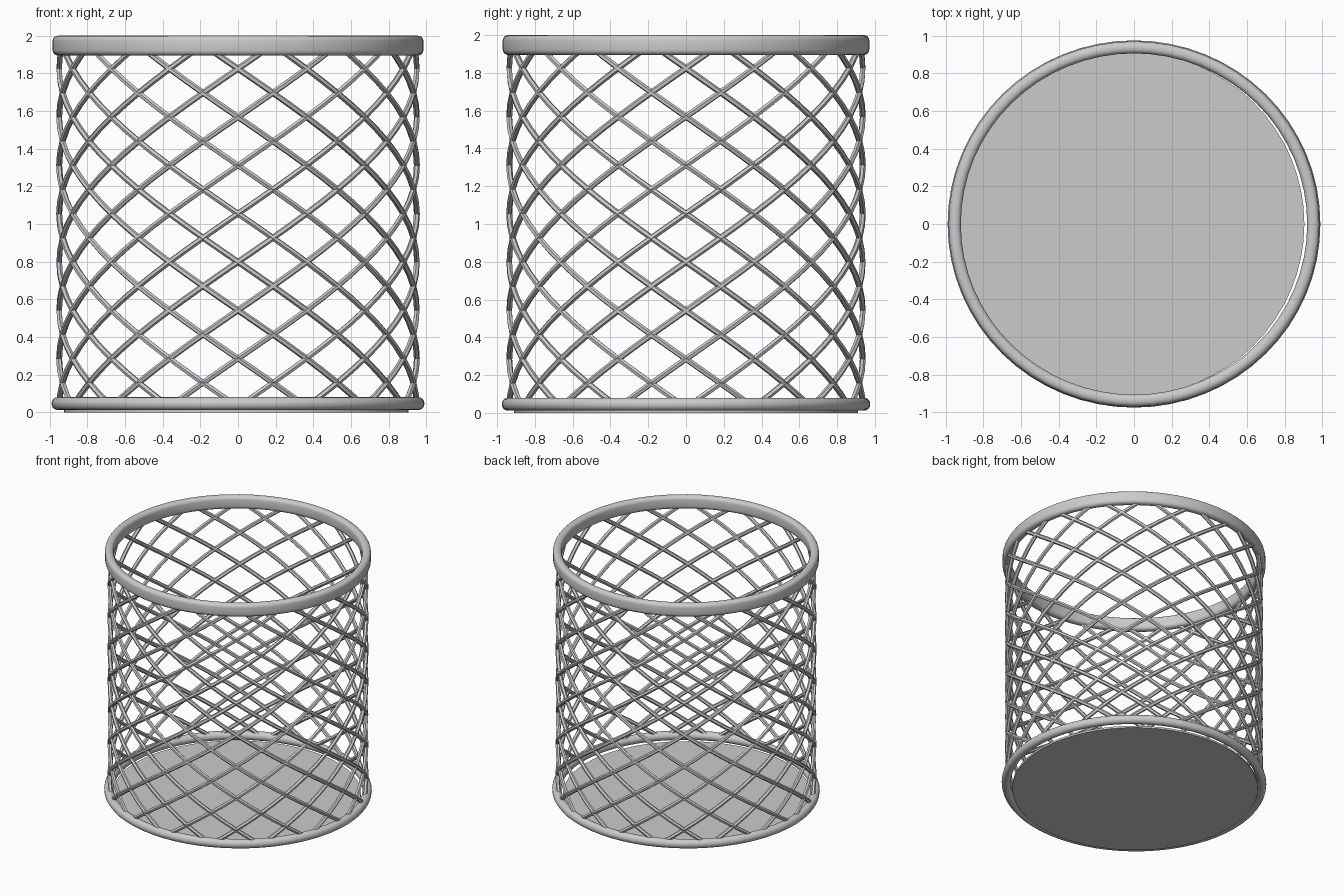
import bpy, bmesh, math

if "Cube" in bpy.data.objects:
    bpy.data.objects.remove(bpy.data.objects["Cube"])

SY = 0.985            # basket is very slightly oval
R = 0.95              # wire lattice radius
N = 16                # wires in each direction
STEP = math.radians(11.25)
DZ = 0.1283           # rise per half cell
Z0 = 1.055            # height of a crossing


def smooth(obj, angle=40):
    bpy.ops.object.select_all(action='DESELECT')
    obj.select_set(True)
    bpy.context.view_layer.objects.active = obj
    bpy.ops.object.shade_smooth_by_angle(angle=math.radians(angle))


def lathe(name, profile, segs=64):
    """Revolve a closed (radius, z) profile around z."""
    bm = bmesh.new()
    rings = []
    for i in range(segs):
        a = 2 * math.pi * i / segs
        rings.append([bm.verts.new((r * math.cos(a), r * SY * math.sin(a), z))
                      for r, z in profile])
    n = len(profile)
    for i in range(segs):
        a, b = rings[i], rings[(i + 1) % segs]
        for j in range(n):
            k = (j + 1) % n
            bm.faces.new((a[j], b[j], b[k], a[k]))
    bmesh.ops.recalc_face_normals(bm, faces=bm.faces)
    me = bpy.data.meshes.new(name)
    bm.to_mesh(me)
    bm.free()
    obj = bpy.data.objects.new(name, me)
    bpy.context.collection.objects.link(obj)
    smooth(obj)
    return obj


def rounded(r0, r1, z0, z1, c, n=4):
    """Rounded rectangle profile."""
    pts = []
    corners = [(r1 - c, z1 - c, 0), (r0 + c, z1 - c, 90),
               (r0 + c, z0 + c, 180), (r1 - c, z0 + c, 270)]
    for cx, cz, start in corners:
        for i in range(n + 1):
            a = math.radians(start + 90 * i / n)
            pts.append((cx + c * math.cos(a), cz + c * math.sin(a)))
    return pts


def wires(name, sign):
    """One family of helical wires."""
    cu = bpy.data.curves.new(name, 'CURVE')
    cu.dimensions = '3D'
    cu.bevel_depth = 0.016
    cu.bevel_resolution = 1
    cu.use_fill_caps = True
    for i in range(N):
        sp = cu.splines.new('POLY')
        ks = [k / 2 for k in range(-16, 15)]
        sp.points.add(len(ks) - 1)
        for p, k in zip(sp.points, ks):
            a = i * 2 * math.pi / N + sign * k * STEP
            p.co = (R * math.cos(a), R * SY * math.sin(a), Z0 + k * DZ, 1)
    obj = bpy.data.objects.new(name, cu)
    bpy.context.collection.objects.link(obj)
    bpy.ops.object.select_all(action='DESELECT')
    obj.select_set(True)
    bpy.context.view_layer.objects.active = obj
    bpy.ops.object.convert(target='MESH')
    smooth(bpy.context.view_layer.objects.active)


# Rim and base ring
lathe("top_rim", rounded(0.92, 0.985, 1.895, 2.0, 0.028))
lathe("base_ring", rounded(0.922, 0.99, 0.012, 0.08, 0.032))

# Crossing wire lattice
wires("wires_clockwise", -1)
wires("wires_counterclockwise", 1)

# Floor plate
bpy.ops.mesh.primitive_cylinder_add(vertices=64, radius=0.915, depth=0.015,
                                    location=(-0.01, 0, 0.0075))
floor = bpy.context.object
floor.name = "floor_plate"
floor.scale.y = 0.995
smooth(floor)
